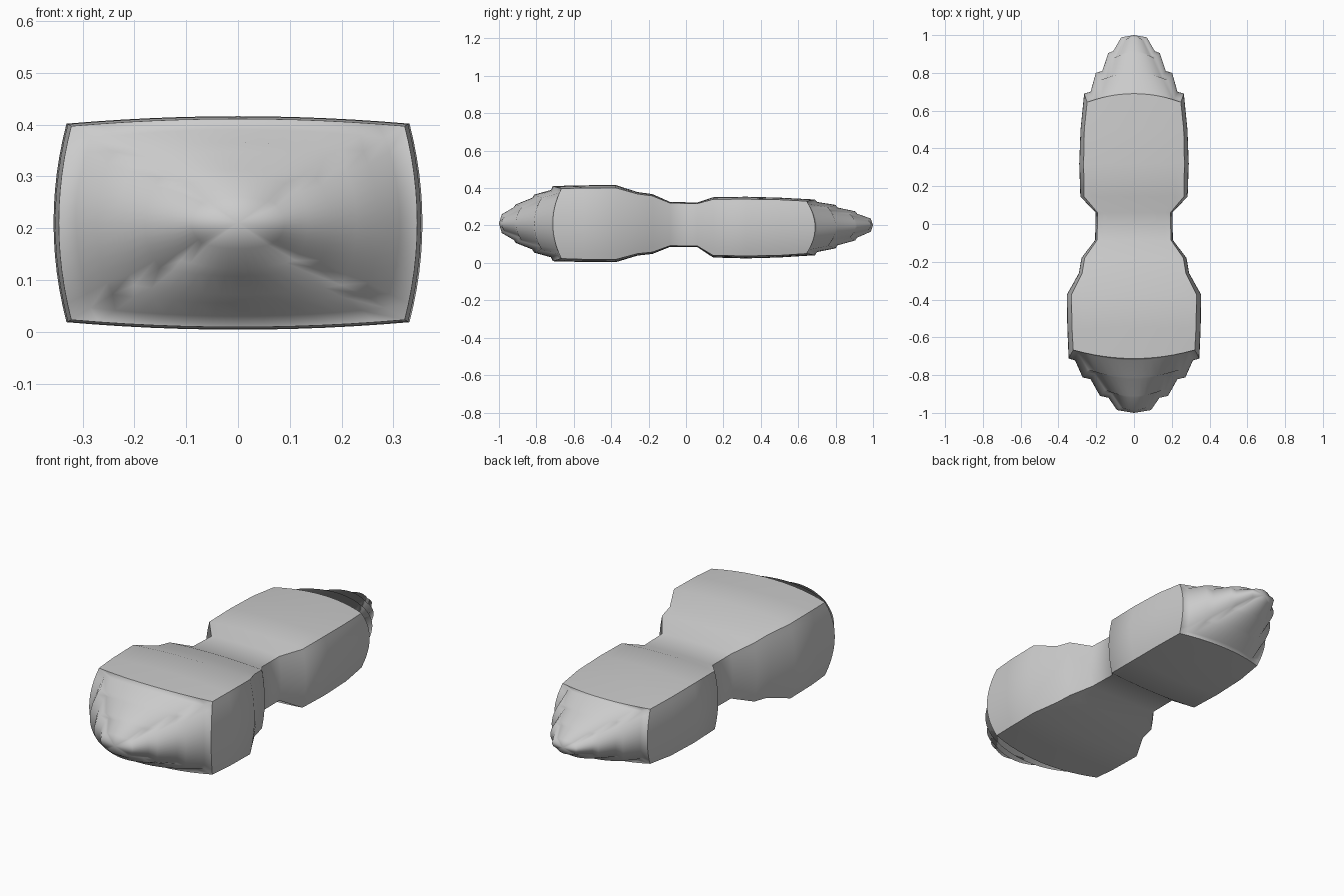
import bpy, bmesh

N = 12  # segments per side of each bulged-rectangle section

# y, half width, half height, mid z, corner rounding, corner y shift
SECTIONS = [
    # stepped front dome
    (-0.985, 0.090, 0.050, 0.210, 0.22, 0.015),
    (-0.920, 0.135, 0.088, 0.210, 0.18, 0.03),
    (-0.910, 0.180, 0.103, 0.210, 0.16, 0.03),
    (-0.822, 0.230, 0.138, 0.210, 0.13, 0.04),
    (-0.812, 0.272, 0.155, 0.210, 0.11, 0.04),
    (-0.722, 0.312, 0.180, 0.210, 0.09, 0.045),
    # body with waist
    (-0.712, 0.346, 0.201, 0.210, 0.07, 0.045),
    (-0.550, 0.353, 0.205, 0.210, 0.07, 0.0),
    (-0.375, 0.356, 0.206, 0.210, 0.07, 0.0),
    (-0.260, 0.292, 0.170, 0.209, 0.06, 0.0),
    (-0.180, 0.278, 0.160, 0.208, 0.06, 0.0),
    (-0.085, 0.206, 0.120, 0.206, 0.05, 0.0),
    (0.060, 0.203, 0.119, 0.204, 0.05, 0.0),
    (0.145, 0.284, 0.161, 0.190, 0.07, 0.0),
    (0.320, 0.290, 0.165, 0.189, 0.08, 0.0),
    (0.500, 0.283, 0.160, 0.189, 0.07, 0.0),
    (0.690, 0.264, 0.149, 0.190, 0.06, -0.045),
    # stepped rear dome
    (0.700, 0.230, 0.134, 0.192, 0.09, -0.045),
    (0.800, 0.202, 0.116, 0.194, 0.11, -0.04),
    (0.810, 0.168, 0.101, 0.195, 0.13, -0.04),
    (0.905, 0.136, 0.078, 0.198, 0.16, -0.03),
    (0.915, 0.110, 0.064, 0.199, 0.18, -0.03),
    (0.988, 0.068, 0.035, 0.202, 0.22, -0.015),
]
FRONT_RIM, REAR_RIM = 6, 16


def square_path():
    t = [-1 + 2 * i / N for i in range(N)]
    return ([(a, -1) for a in t] + [(1, a) for a in t]
            + [(-a, 1) for a in t] + [(-1, -a) for a in t])


bm = bmesh.new()
path = square_path()
rings = []
for y, w, h, zc, k, dy in SECTIONS:
    rings.append([bm.verts.new((w * u * (1 - k * v * v),
                                y + dy * u * u * v * v,
                                zc + h * v * (1 - k * u * u)))
                  for u, v in path])

# skin between sections
n = len(path)
for a, b in zip(rings, rings[1:]):
    for i in range(n):
        j = (i + 1) % n
        bm.faces.new((a[i], a[j], b[j], b[i]))

# rounded tips
for ring, tip in ((rings[0], (0, -1.0, 0.21)), (rings[-1], (0, 1.0, 0.202))):
    c = bm.verts.new(tip)
    for i in range(n):
        bm.faces.new((ring[i], ring[(i + 1) % n], c))

bmesh.ops.recalc_face_normals(bm, faces=bm.faces[:])
for f in bm.faces:
    f.smooth = True

# crisp rims and long body corners
for r in (FRONT_RIM, REAR_RIM):
    for i in range(n):
        bm.edges.get((rings[r][i], rings[r][(i + 1) % n])).smooth = False
for r in range(FRONT_RIM, REAR_RIM):
    for i in range(0, n, N):
        bm.edges.get((rings[r][i], rings[r + 1][i])).smooth = False

mesh = bpy.data.meshes.new("waisted_body")
bm.to_mesh(mesh)
bm.free()
body = bpy.data.objects.new("waisted_body", mesh)
bpy.context.collection.objects.link(body)
